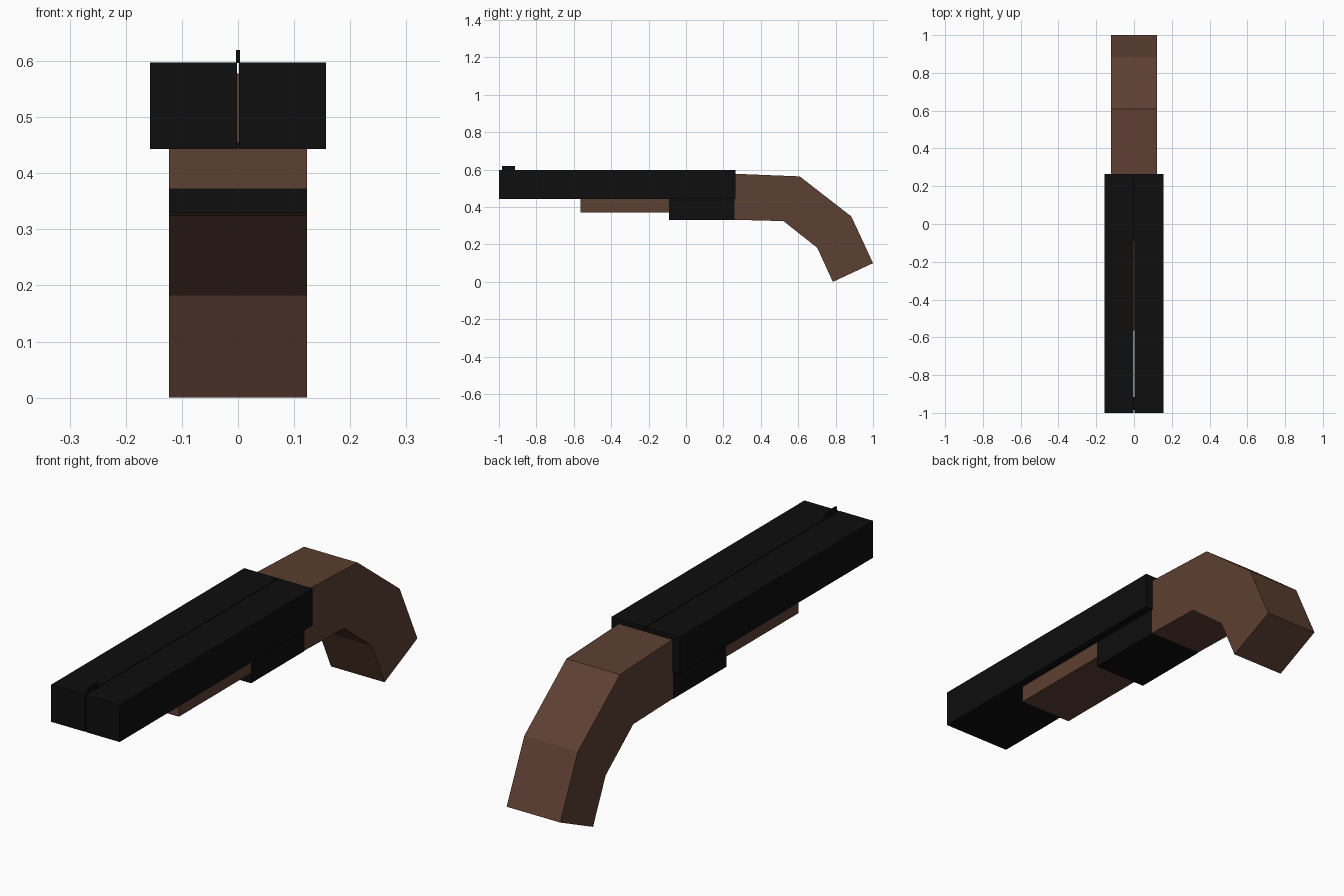
import bpy
import bmesh

cube = bpy.data.objects.get("Cube")
if cube:
    bpy.data.objects.remove(cube, do_unlink=True)


def make_material(name, color):
    mat = bpy.data.materials.new(name)
    mat.use_nodes = True
    mat.diffuse_color = color
    bsdf = next(n for n in mat.node_tree.nodes if n.type == 'BSDF_PRINCIPLED')
    bsdf.inputs["Base Color"].default_value = color
    bsdf.inputs["Roughness"].default_value = 0.8
    return mat


wood = make_material("brown wood", (0.108, 0.050, 0.032, 1))
metal = make_material("black metal", (0.0044, 0.0044, 0.0044, 1))


def prism(name, profile, x0, x1, mat):
    """Extrude a side profile of (y, z) points from x0 to x1."""
    bm = bmesh.new()
    face = bm.faces.new([bm.verts.new((x0, y, z)) for y, z in profile])
    side = bmesh.ops.extrude_face_region(bm, geom=[face])["geom"]
    verts = [v for v in side if isinstance(v, bmesh.types.BMVert)]
    bmesh.ops.translate(bm, verts=verts, vec=(x1 - x0, 0, 0))
    bmesh.ops.recalc_face_normals(bm, faces=bm.faces)
    mesh = bpy.data.meshes.new(name)
    bm.to_mesh(mesh)
    bm.free()
    mesh.materials.append(mat)
    obj = bpy.data.objects.new(name, mesh)
    bpy.context.collection.objects.link(obj)
    return obj


def box(name, x, y, z, mat):
    profile = [(y[0], z[0]), (y[1], z[0]), (y[1], z[1]), (y[0], z[1])]
    return prism(name, profile, x[0], x[1], mat)


HALF = 0.123  # half width of stock, receiver and fore-end

# Twin square barrels with a narrow slit between them
for name, sign in (("left_barrel", 1), ("right_barrel", -1)):
    box(name, sorted((sign * 0.0018, sign * 0.157)), (-1, 0.265), (0.443, 0.597), metal)

# Front sight bead
box("front_sight", (-0.004, 0.004), (-0.985, -0.915), (0.596, 0.62), metal)

# Receiver block and wooden fore-end under the barrels
box("receiver", (-HALF, HALF), (-0.09, 0.26), (0.33, 0.455), metal)
box("fore_end", (-HALF, HALF), (-0.563, -0.088), (0.372, 0.445), wood)

# Bent pistol-grip stock
stock_profile = [
    (0.26, 0.578), (0.608, 0.564), (0.884, 0.35), (1.0, 0.1),
    (0.785, 0.0), (0.702, 0.182), (0.521, 0.325), (0.26, 0.332),
]
prism("stock", stock_profile, -HALF, HALF, wood)
